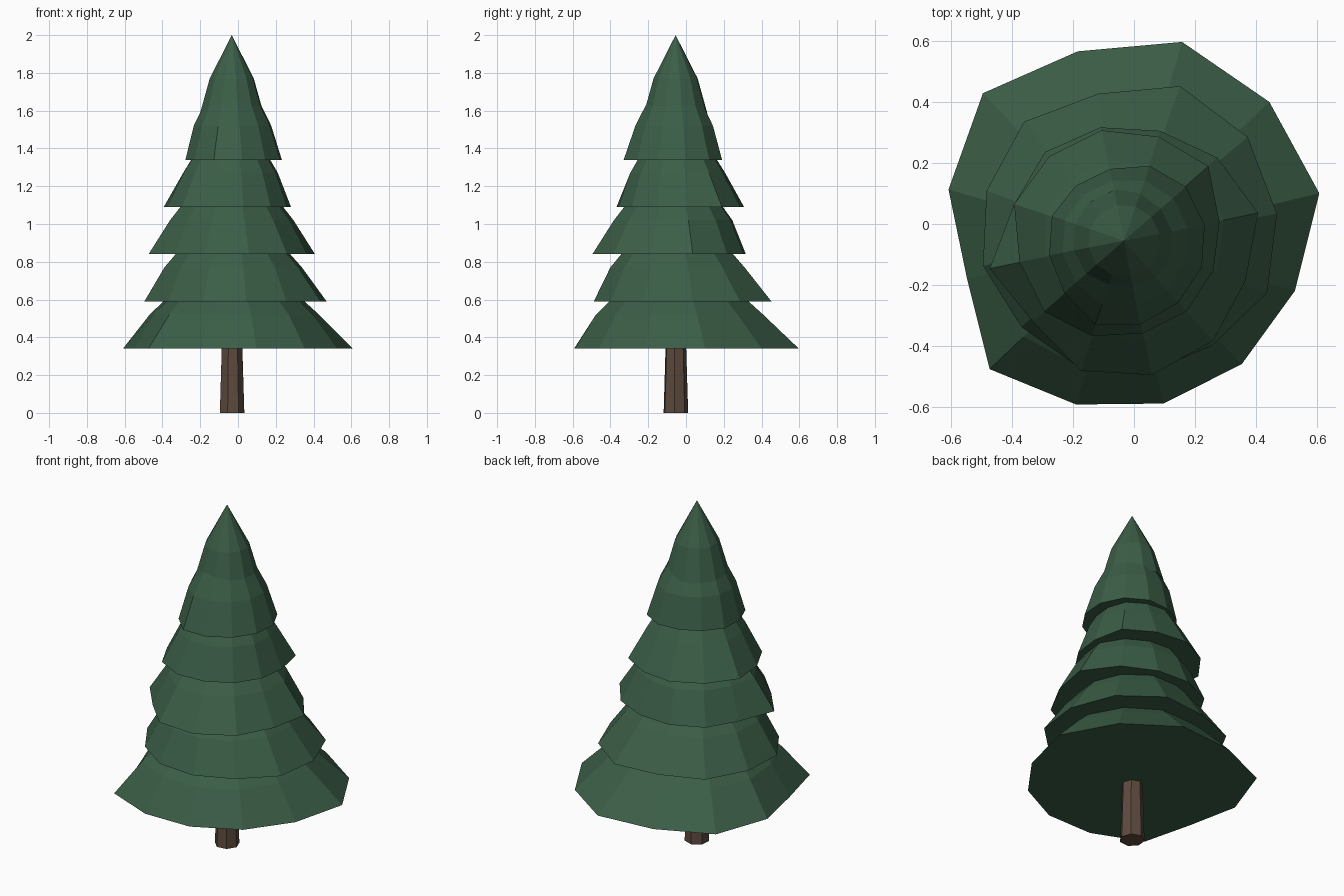
import bpy
import bmesh
from math import cos, sin, radians, tau

default_cube = bpy.data.objects.get("Cube")
if default_cube:
    bpy.data.objects.remove(default_cube, do_unlink=True)

AXIS_X, AXIS_Y = -0.033, -0.055


def make_material(name, colour):
    material = bpy.data.materials.new(name)
    material.use_nodes = True
    material.diffuse_color = colour
    shader = material.node_tree.nodes["Principled BSDF"]
    shader.inputs["Base Color"].default_value = colour
    shader.inputs["Roughness"].default_value = 0.9
    return material


def add_ring(bm, radii, height, phase):
    """Ring of vertices around the trunk axis, one radius per corner."""
    count = len(radii)
    verts = []
    for i, radius in enumerate(radii):
        angle = radians(phase) + tau * i / count
        verts.append(bm.verts.new((AXIS_X + radius * cos(angle),
                                   AXIS_Y + radius * sin(angle), height)))
    return verts


def bridge(bm, lower, upper):
    count = len(lower)
    for i in range(count):
        j = (i + 1) % count
        bm.faces.new((lower[i], lower[j], upper[j], upper[i]))


def finish(bm, name, material):
    bmesh.ops.recalc_face_normals(bm, faces=bm.faces)
    mesh = bpy.data.meshes.new(name)
    bm.to_mesh(mesh)
    bm.free()
    mesh.materials.append(material)
    part = bpy.data.objects.new(name, mesh)
    bpy.context.scene.collection.objects.link(part)
    return part


def make_tier(name, base, phase, radii, mid_ratio, tip, material):
    """Uneven skirt of branches: wide rim, steadier shoulder, pointed tip."""
    bm = bmesh.new()
    mean = sum(radii) / len(radii)
    shoulder = [mid_ratio * (0.5 * r + 0.5 * mean) for r in radii]
    rim = add_ring(bm, radii, base, phase)
    middle = add_ring(bm, shoulder, base + 0.18, phase)
    bridge(bm, rim, middle)
    bm.faces.new(list(reversed(rim)))
    peak = bm.verts.new((AXIS_X, AXIS_Y, tip))
    for i in range(len(middle)):
        bm.faces.new((middle[i], middle[(i + 1) % len(middle)], peak))
    return finish(bm, name, material)


def make_trunk(material):
    bm = bmesh.new()
    sides = 7
    foot = add_ring(bm, [0.067] * sides, 0, -6)
    top = add_ring(bm, [0.054] * sides, 0.42, -6)
    bridge(bm, foot, top)
    bm.faces.new(list(reversed(foot)))
    bm.faces.new(top)
    return finish(bm, "trunk", material)


needle_green = make_material("needle green", (0.044, 0.112, 0.063, 1))
bark_brown = make_material("bark brown", (0.109, 0.069, 0.048, 1))

# Branch tiers, lowest first: phase, shoulder ratio, rim radii
tiers = [
    (13.7, 0.75, (.66, .66, .68, .64, .67, .6, .53, .61, .56, .55, .56, .585)),
    (10, 0.76, (.51, .53, .54, .49, .51, .48, .47, .44, .44, .44, .45, .5)),
    (11.7, 0.77, (.45, .41, .38, .38, .39, .38, .45, .4, .45, .45, .44, .42)),
    (11.5, 0.75, (.32, .37, .36, .37, .37, .38, .35, .35, .33, .31, .31, .31)),
    (11, 0.8, (.27, .27, .26, .24, .24, .25, .25, .26, .29, .28, .27, .27)),
    (11, 0.7, (.17,) * 12),
]

make_trunk(bark_brown)
for index, (phase, ratio, radii) in enumerate(tiers):
    base = 0.34 + 0.25 * index
    is_top = index == len(tiers) - 1
    tip = 2.0 if is_top else base + 0.6
    name = "top_branches" if is_top else f"branch_tier_{index + 1}"
    make_tier(name, base, phase, radii, ratio, tip, needle_green)
